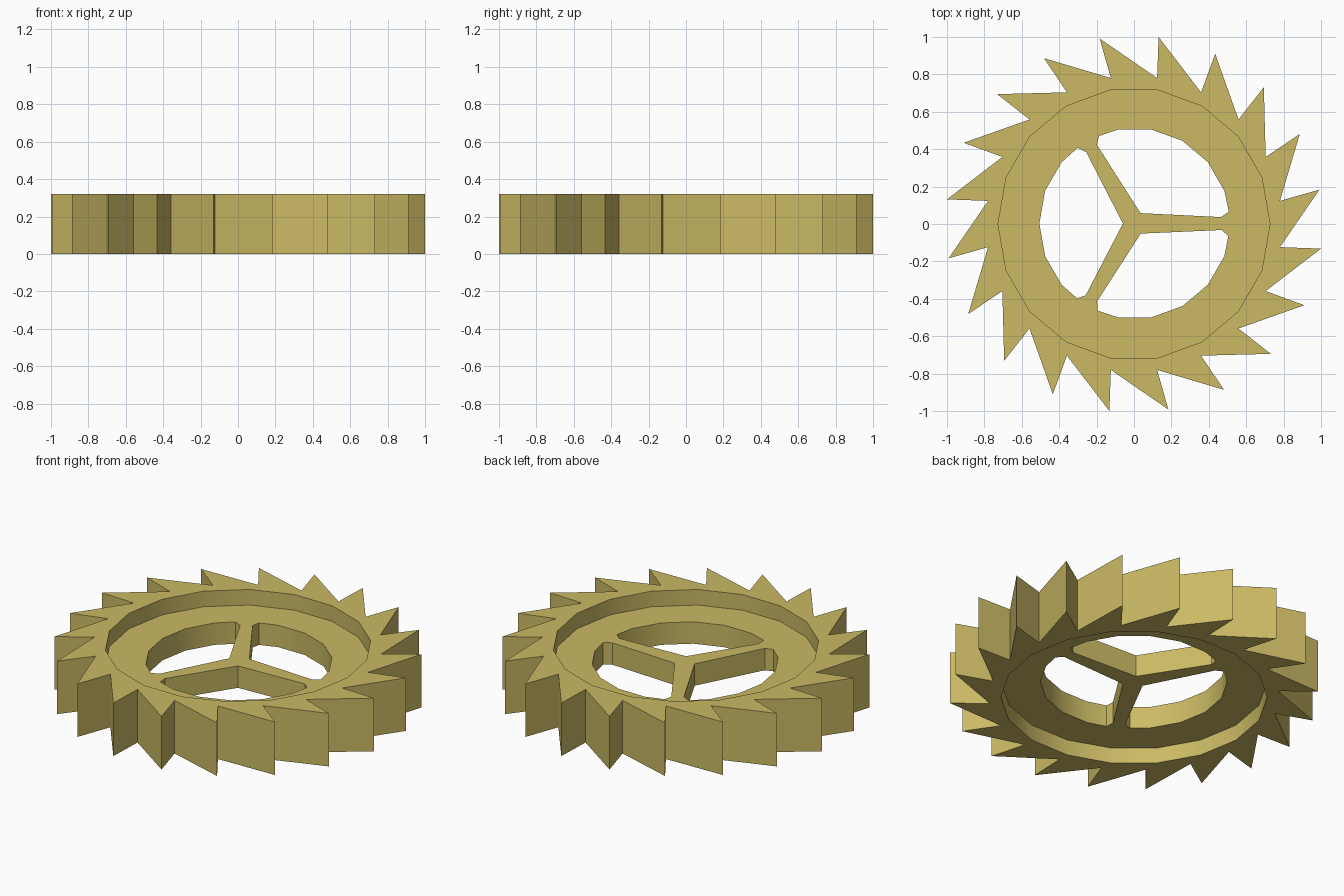
import bpy, bmesh
from math import cos, sin, radians
from mathutils import Vector

if "Cube" in bpy.data.objects:
    bpy.data.objects.remove(bpy.data.objects["Cube"])

HEIGHT, RECESS = 0.32, 0.094
TEETH, SIDES = 20, 18

brass = bpy.data.materials.new("olive brass")
brass.diffuse_color = (0.597, 0.491, 0.13, 1)
brass.use_nodes = True
brass.node_tree.nodes["Principled BSDF"].inputs["Base Color"].default_value = brass.diffuse_color


def polar(r, deg):
    return Vector((r * cos(radians(deg)), r * sin(radians(deg))))


def plate(name, loops, z0, z1):
    """Fill an outline with holes and extrude it from z0 to z1."""
    bm = bmesh.new()
    edges = []
    for loop in loops:
        vs = [bm.verts.new((p[0], p[1], z0)) for p in loop]
        edges += [bm.edges.new((a, b)) for a, b in zip(vs, vs[1:] + vs[:1])]
    bmesh.ops.triangle_fill(bm, edges=edges, use_beauty=True, use_dissolve=False,
                            normal=(0, 0, 1))
    out = bmesh.ops.extrude_face_region(bm, geom=bm.faces[:], use_keep_orig=True)
    top = [g for g in out["geom"] if isinstance(g, bmesh.types.BMVert)]
    bmesh.ops.translate(bm, verts=top, vec=(0, 0, z1 - z0))
    bmesh.ops.recalc_face_normals(bm, faces=bm.faces[:])
    me = bpy.data.meshes.new(name)
    bm.to_mesh(me)
    bm.free()
    ob = bpy.data.objects.new(name, me)
    bpy.context.collection.objects.link(ob)
    me.materials.append(brass)
    bpy.ops.object.select_all(action='DESELECT')
    ob.select_set(True)
    bpy.context.view_layer.objects.active = ob
    bpy.ops.object.shade_smooth_by_angle(angle=radians(25))
    return ob


# Outer ring: each tooth leans forward, its tip just past the next root
step = 360 / TEETH
teeth = []
for i in range(TEETH):
    teeth += [polar(0.79, 9 + i * step), polar(1.0086, 10.5 + (i + 1) * step)]
rim = [polar(0.727, i * 360 / SIDES) for i in range(SIDES)]
plate("toothed_ring", [teeth, rim], 0, HEIGHT)

# Recessed web: three windows leave tapered spokes that meet in the middle
window = [Vector(p) for p in ((0.031, 0.055), (0.461, 0.034), (0.503, 0.062))]
window += [polar(0.51, a) for a in (20, 40, 60, 80, 100)]
window += [Vector(p) for p in ((-0.192, 0.467), (-0.202, 0.42))]


def turned(points, deg):
    c, s = cos(radians(deg)), sin(radians(deg))
    return [(c * p.x - s * p.y + 0.004, s * p.x + c * p.y + 0.003) for p in points]


windows = [turned(window, a) for a in (0, 120, 240)]
plate("spoked_web", [rim] + windows, RECESS, HEIGHT - RECESS)
